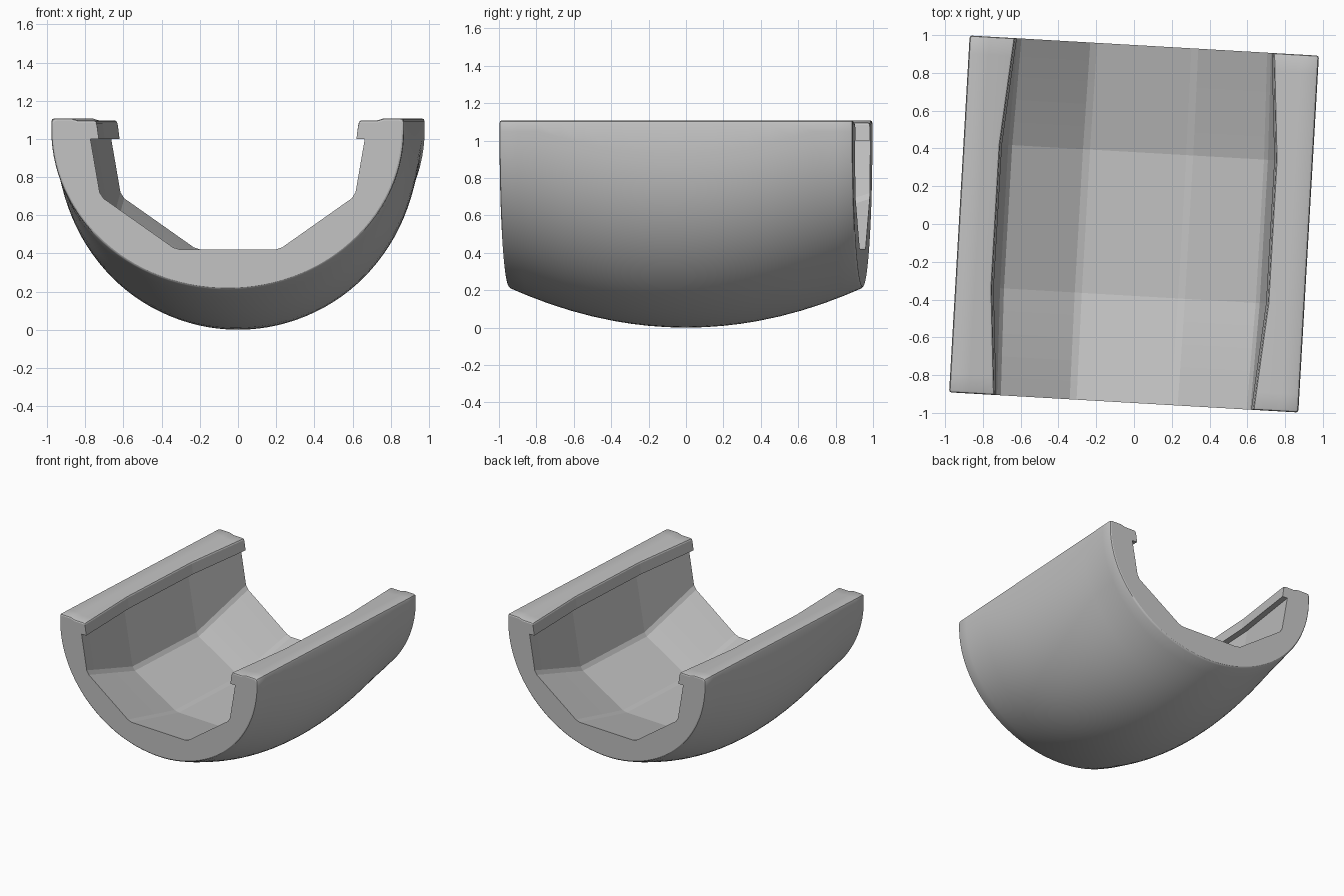
import bpy, bmesh
from math import sin, cos, pi, radians
from mathutils import Matrix, Vector

cube = bpy.data.objects.get("Cube")
if cube:
    bpy.data.objects.remove(cube)

HALF_LEN, HALF_WID, TOP = 0.946, 0.926, 1.108
BREAK = 0.38      # where the faceted interior changes slope
ARC = 56          # segments around the outer shell
ROUND = 0.012     # rounding of the outer end edges

grey = bpy.data.materials.new("plain_grey")
grey.use_nodes = True
colour = (0.54, 0.54, 0.54, 1)
grey.diffuse_color = colour
grey.node_tree.nodes["Principled BSDF"].inputs["Base Color"].default_value = colour


def mix(a, b, t):
    return a + (b - a) * t


def outer_arc(y, inset):
    """Half-round belly that hangs lower at mid length, under upright sides."""
    bottom = 0.213 * (y / HALF_LEN) ** 2
    centre = min(bottom + HALF_WID, TOP - 0.06)
    width, depth = HALF_WID - inset, centre - bottom - inset * 0.5
    angles = [pi * i / ARC for i in range(ARC + 1)]
    return [(width * cos(a), centre - depth * sin(a)) for a in angles]


def soften(before, corner, after, size=0.02):
    """Replace a corner by two points, one along each side."""
    c = Vector(corner)
    return [tuple(c + (Vector(p) - c).normalized() * size) for p in (before, after)]


def inner_half(y, inset):
    """Rim, overhanging lip, wall, slope and floor edge on the +x side."""
    t = min(1, (HALF_LEN - abs(y)) / (HALF_LEN - BREAK))
    lip = mix(0.688, 0.734, t)
    side, top = HALF_WID - inset, TOP - inset
    wall = (mix(0.72, 0.77, t), 1.0)
    bend = (mix(0.668, 0.685, t), mix(0.70, 0.52, t))
    floor = (mix(0.27, 0.275, t), mix(0.42, 0.29, t))
    return [
        (side, top - 0.018),
        (side - 0.005, top - 0.005),
        (side - 0.018, top),
        (0.822, top),
        (0.785, top - 0.011),
        (lip + 0.014, top - 0.011),
        (lip + 0.003, top - 0.015),
        (lip - 0.002, top - 0.025),
        (lip - 0.012, 1.0),
        wall,
        *soften(wall, bend, floor),
        *soften(bend, floor, (0, floor[1])),
    ]


# Cross-sections along the length, with small rounded ends
half = [0.1, 0.2, 0.29, BREAK, 0.5, 0.62, 0.74, 0.85, HALF_LEN - ROUND]
stations = [(y, 0) for y in half]
stations += [(HALF_LEN - ROUND * 0.3, ROUND * 0.3), (HALF_LEN, ROUND)]
stations = [(-y, e) for y, e in reversed(stations)] + [(0, 0)] + stations

bm = bmesh.new()
rings = []
for y, inset in stations:
    right = inner_half(y, inset)
    # order: belly from +x to -x, then the -x rim inward, then back to +x
    profile = outer_arc(y, inset) + [(-x, z) for x, z in right] + right[::-1]
    rings.append([bm.verts.new((x, y, z)) for x, z in profile])

# Skin between the cross-sections: smooth belly and rims, flat trough facets
count = len(rings[0])
RIM = 7
for a, b in zip(rings, rings[1:]):
    for i in range(count):
        j = (i + 1) % count
        face = bm.faces.new((a[i], a[j], b[j], b[i]))
        face.smooth = i < ARC + RIM or i >= count - RIM

# Flat ends
ends = [bm.faces.new(rings[0]), bm.faces.new(rings[-1][::-1])]
bmesh.ops.recalc_face_normals(bm, faces=bm.faces)
bmesh.ops.triangulate(bm, faces=ends)
for edge in bm.edges:
    edge.smooth = edge.calc_face_angle(0) < radians(35)

# The trough sits slightly turned about the vertical axis
bmesh.ops.rotate(bm, verts=bm.verts, cent=(0, 0, 0),
                 matrix=Matrix.Rotation(radians(-3.3), 3, "Z"))

mesh = bpy.data.meshes.new("half_barrel_shell")
bm.to_mesh(mesh)
bm.free()
mesh.materials.append(grey)
shell = bpy.data.objects.new("half_barrel_shell", mesh)
bpy.context.collection.objects.link(shell)
